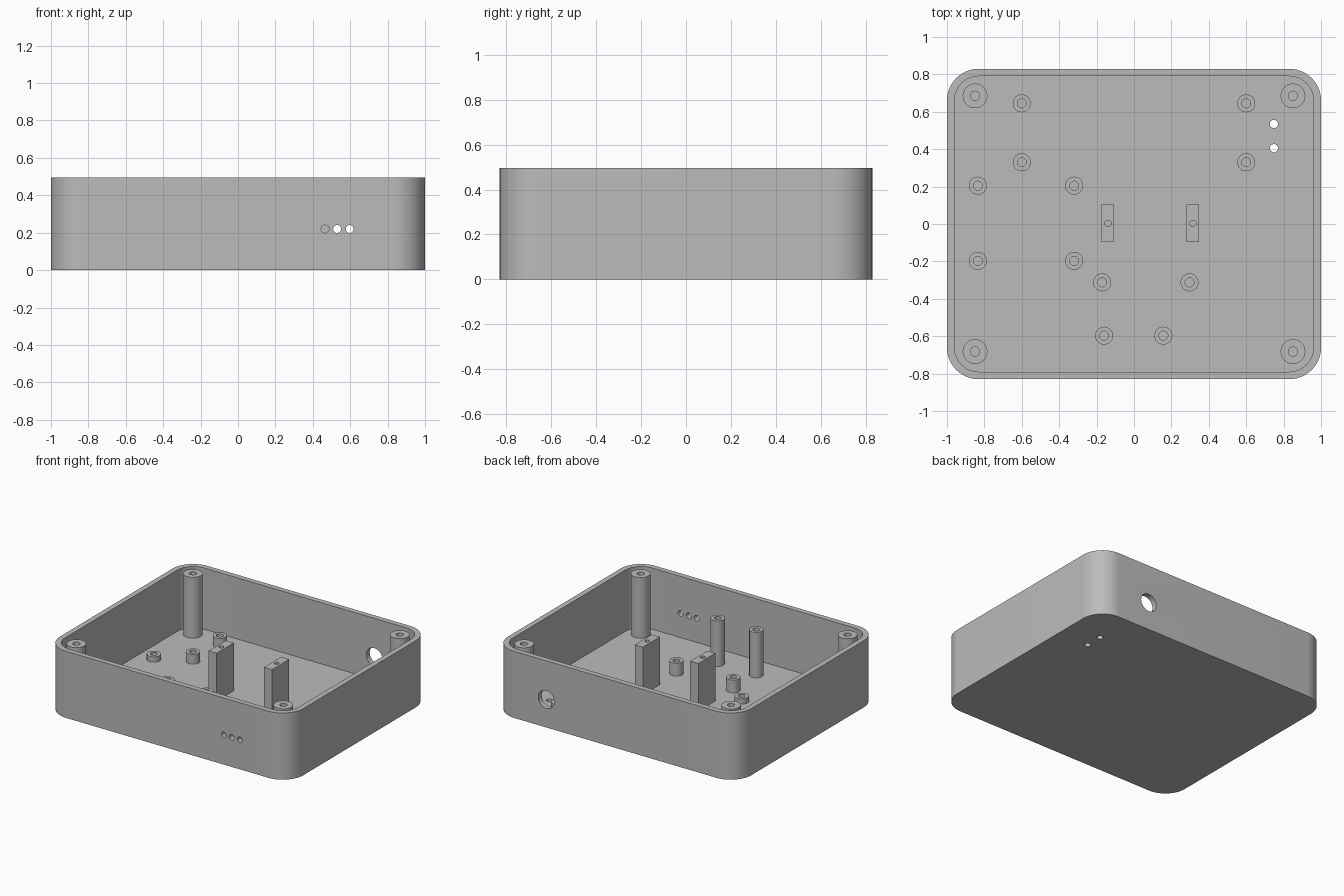
import bpy, bmesh, math
from mathutils import Matrix, Vector

cube = bpy.data.objects.get("Cube")
if cube:
    bpy.data.objects.remove(cube, do_unlink=True)

HALF_X, HALF_Y, HEIGHT = 1.0, 0.83, 0.495
WALL, FLOOR, CORNER = 0.04, 0.04, 0.17

grey = bpy.data.materials.new("plain_grey")
grey.use_nodes = True
COLOUR = (0.5, 0.5, 0.5, 1)
grey.diffuse_color = COLOUR
grey.node_tree.nodes["Principled BSDF"].inputs["Base Color"].default_value = COLOUR


def make_object(name, bm):
    bmesh.ops.recalc_face_normals(bm, faces=bm.faces)
    mesh = bpy.data.meshes.new(name)
    bm.to_mesh(mesh)
    bm.free()
    mesh.materials.append(grey)
    obj = bpy.data.objects.new(name, mesh)
    bpy.context.collection.objects.link(obj)
    return obj


def activate(obj):
    bpy.ops.object.select_all(action='DESELECT')
    obj.select_set(True)
    bpy.context.view_layer.objects.active = obj


def smooth(obj):
    activate(obj)
    bpy.ops.object.shade_smooth_by_angle(angle=math.radians(30))


def drill(obj, centre, radius, depth, axis='Z'):
    """Cut a round hole centred on a point, along the Y or Z axis."""
    bm = bmesh.new()
    turn = Matrix.Rotation(math.pi / 2, 4, 'X') if axis == 'Y' else Matrix()
    bmesh.ops.create_cone(bm, cap_ends=True, segments=32, radius1=radius, radius2=radius,
                          depth=depth, matrix=Matrix.Translation(centre) @ turn)
    cutter = make_object("hole_cutter", bm)
    cutter.hide_render = True
    mod = obj.modifiers.new("hole", 'BOOLEAN')
    mod.operation, mod.solver, mod.object = 'DIFFERENCE', 'EXACT', cutter
    activate(obj)
    bpy.ops.object.modifier_apply(modifier=mod.name)
    bpy.data.objects.remove(cutter, do_unlink=True)


def rounded_loop(bm, inset, z, steps=14):
    """Ring of vertices around a rounded rectangle."""
    r = CORNER - inset
    verts = []
    for quarter, (sx, sy) in enumerate([(1, 1), (-1, 1), (-1, -1), (1, -1)]):
        for i in range(steps + 1):
            a = (quarter + i / steps) * math.pi / 2
            verts.append(bm.verts.new((sx * (HALF_X - CORNER) + r * math.cos(a),
                                       sy * (HALF_Y - CORNER) + r * math.sin(a), z)))
    return verts


def bridge(bm, a, b):
    for i in range(len(a)):
        j = (i + 1) % len(a)
        bm.faces.new((a[i], a[j], b[j], b[i]))


# Open tray with rounded corners
bm = bmesh.new()
loops = [rounded_loop(bm, inset, z) for inset, z in
         [(0, 0), (0, HEIGHT), (WALL, HEIGHT), (WALL, FLOOR)]]
for a, b in zip(loops, loops[1:]):
    bridge(bm, a, b)
bm.faces.new(loops[0])
bm.faces.new(loops[-1])
tray = make_object("tray", bm)

# Indicator holes in front, cable hole at the back, holes in the floor
for x in (0.465, 0.53, 0.597):
    drill(tray, (x, -HALF_Y, 0.22), 0.021, 0.2, 'Y')
drill(tray, (0.567, HALF_Y, 0.208), 0.066, 0.2, 'Y')
for y in (0.405, 0.535):
    drill(tray, (0.748, y, 0), 0.022, 0.2)
smooth(tray)


def post(name, x, y, top, radius, bore):
    """Hollow round post, spun from its wall section."""
    bm = bmesh.new()
    base = FLOOR - 0.004
    section = [bm.verts.new((r, 0, z)) for r, z in
               [(bore, base), (bore, top), (radius, top), (radius, base)]]
    edges = [bm.edges.new(pair) for pair in zip(section, section[1:])]
    bmesh.ops.spin(bm, geom=section + edges, cent=(0, 0, 0), axis=(0, 0, 1),
                   angle=math.tau, steps=32)
    bmesh.ops.remove_doubles(bm, verts=bm.verts, dist=1e-4)
    bmesh.ops.translate(bm, verts=bm.verts, vec=(x, y, 0))
    smooth(make_object(name, bm))


# Corner screw posts
for x in (-0.85, 0.85):
    for y in (-0.682, 0.685):
        post("corner_post", x, y, HEIGHT - 0.004, 0.066, 0.025)

# Board standoffs, grouped by height
standoffs = {
    "rear_standoff": (0.112, [(x, y) for x in (-0.6, 0.6) for y in (0.33, 0.645)]),
    "side_standoff": (0.08, [(x, y) for x in (-0.835, -0.32) for y in (-0.197, 0.205)]),
    "middle_standoff": (0.135, [(-0.17, -0.312), (0.297, -0.312)]),
    "tall_standoff": (0.378, [(-0.16, -0.597), (0.157, -0.597)]),
}
for name, (top, spots) in standoffs.items():
    for x, y in spots:
        post(name, x, y, top, 0.048, 0.024)

# Upright mounting blocks with a screw hole
BLOCK_TOP = 0.395
for x in (-0.14, 0.315):
    bm = bmesh.new()
    bmesh.ops.create_cube(bm, size=1)
    bmesh.ops.scale(bm, verts=bm.verts, vec=(0.066, 0.2, BLOCK_TOP - FLOOR + 0.004))
    bmesh.ops.translate(bm, verts=bm.verts, vec=(x, 0.003, (BLOCK_TOP + FLOOR - 0.004) / 2))
    block = make_object("mounting_block", bm)
    drill(block, (x, 0.003, BLOCK_TOP), 0.017, 0.3)
    smooth(block)
